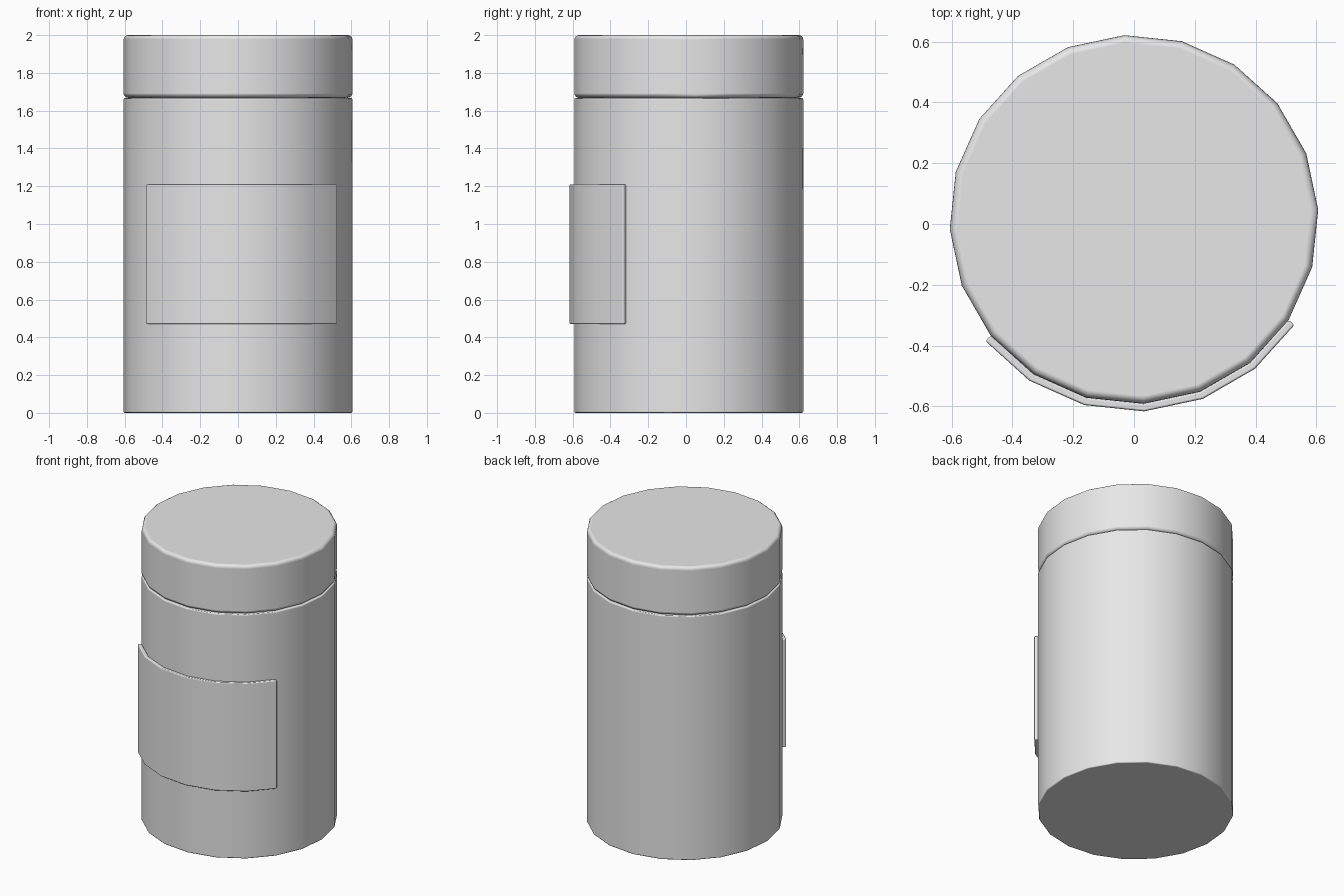
import bpy
import bmesh
from math import cos, sin, radians

default = bpy.data.objects.get("Cube")
if default:
    bpy.data.objects.remove(default, do_unlink=True)

SIDES = 20
STEP = 360 / SIDES
TURN = 3          # rotation of the facets in degrees
RADIUS = 0.607
CENTRE_Y = 0.015

grey = bpy.data.materials.new("plain grey")
grey.use_nodes = True
grey.diffuse_color = (0.8, 0.8, 0.8, 1)
grey.node_tree.nodes["Principled BSDF"].inputs["Base Color"].default_value = grey.diffuse_color


def ring(bm, z, first, count):
    """Points on the shared facet corners at one height."""
    angles = [radians(TURN + STEP * (first + i)) for i in range(count)]
    return [bm.verts.new((RADIUS * cos(a), RADIUS * sin(a) + CENTRE_Y, z)) for a in angles]


def facet_part(name, low, high, first, count, bevel, segments, thickness=0):
    """Closed drum, or a curved plate when a thickness is given."""
    bm = bmesh.new()
    bottom, top = ring(bm, low, first, count), ring(bm, high, first, count)
    for i in range(count - 1 if thickness else count):
        j = (i + 1) % count
        bm.faces.new((bottom[i], bottom[j], top[j], top[i]))
    if not thickness:
        bm.faces.new(top)
        bm.faces.new(bottom[::-1])
    for face in bm.faces:
        face.smooth = True
    mesh = bpy.data.meshes.new(name)
    bm.to_mesh(mesh)
    bm.free()
    mesh.materials.append(grey)
    obj = bpy.data.objects.new(name, mesh)
    bpy.context.collection.objects.link(obj)
    if thickness:
        solid = obj.modifiers.new("thickness", 'SOLIDIFY')
        solid.thickness = thickness
        solid.offset = 1
        solid.use_even_offset = True
    soft = obj.modifiers.new("rounded edges", 'BEVEL')
    soft.width = bevel
    soft.segments = segments
    soft.limit_method = 'ANGLE'
    soft.angle_limit = radians(40)
    soft.harden_normals = True
    return obj


# Jar body and lid
facet_part("jar_body", 0, 1.667, 0, SIDES, 0.008, 2)
facet_part("jar_lid", 1.668, 2, 0, SIDES, 0.025, 4)

# Curved label wrapped over six front facets
facet_part("front_label", 0.47, 1.21, -8, 7, 0.007, 3, thickness=0.025)
